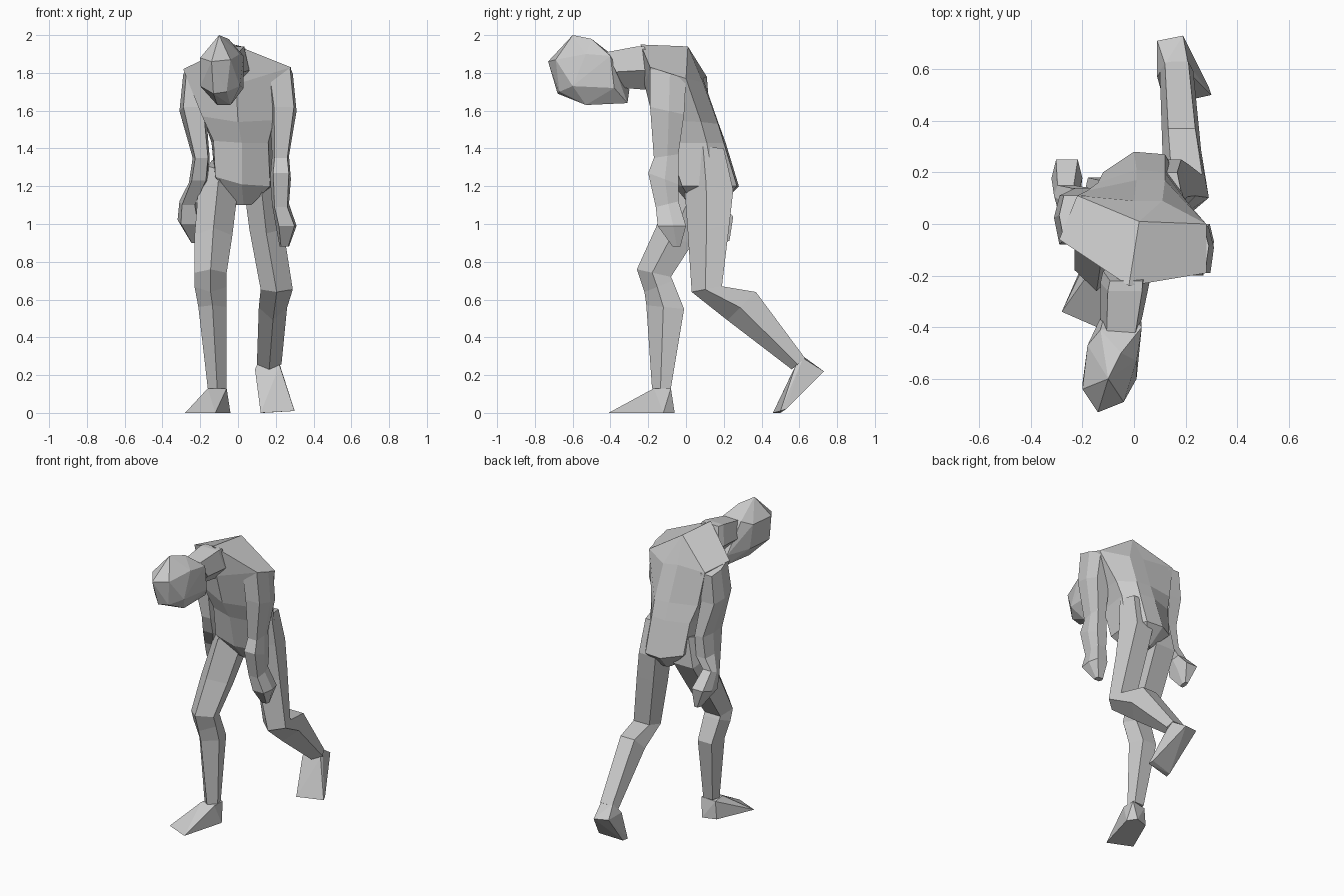
import bpy
import bmesh
from mathutils import Vector

default_cube = bpy.data.objects.get("Cube")
if default_cube:
    bpy.data.objects.remove(default_cube, do_unlink=True)

# One plain grey for the whole figure
grey = bpy.data.materials.new("plain grey")
grey.use_nodes = True
grey.diffuse_color = (0.6, 0.6, 0.6, 1)
shader = next(n for n in grey.node_tree.nodes if n.type == "BSDF_PRINCIPLED")
shader.inputs["Base Color"].default_value = grey.diffuse_color
shader.inputs["Roughness"].default_value = 0.9

# All coordinates below are in hundredths of a unit
SCALE = 0.01

# Limb sections: one with a ridge along the front, one with flat front and back
RIDGED = [(0, -1), (1, -.1), (.7, 1), (-.7, 1), (-1, -.1)]
BOXY = [(-.7, -1), (.8, -1), (1, .1), (.7, 1), (-.7, 1), (-1, .1)]


def finish(name, bm):
    """Clean the mesh up and add it to the scene as a flat-shaded object."""
    bmesh.ops.remove_doubles(bm, verts=bm.verts, dist=0.0005)
    bmesh.ops.recalc_face_normals(bm, faces=bm.faces)
    mesh = bpy.data.meshes.new(name)
    bm.to_mesh(mesh)
    bm.free()
    mesh.materials.append(grey)
    obj = bpy.data.objects.new(name, mesh)
    bpy.context.collection.objects.link(obj)
    return obj


def loft(name, rings):
    """Skin a list of rings that have the same number of points, with end caps."""
    bm = bmesh.new()
    loops = [[bm.verts.new(Vector(p) * SCALE) for p in ring] for ring in rings]
    for low, high in zip(loops, loops[1:]):
        count = len(low)
        for i in range(count):
            j = (i + 1) % count
            bm.faces.new((low[i], low[j], high[j], high[i]))
    for cap in (loops[0], loops[-1]):
        if len({tuple(v.co) for v in cap}) == len(cap):
            bm.faces.new(cap)
    return finish(name, bm)


def limb(name, section, stations):
    """Each station is x_min, x_max, y_front, y_back, z_front, z_back."""
    rings = []
    for x_min, x_max, y_front, y_back, z_front, z_back in stations:
        ring = []
        for u, v in section:
            s, t = (u + 1) / 2, (v + 1) / 2
            ring.append((x_min + (x_max - x_min) * s,
                         y_front + (y_back - y_front) * t,
                         z_front + (z_back - z_front) * t))
        rings.append(ring)
    return loft(name, rings)


def hull(name, points):
    """Faceted solid around a few corner points."""
    bm = bmesh.new()
    for p in points:
        bm.verts.new(Vector(p) * SCALE)
    result = bmesh.ops.convex_hull(bm, input=bm.verts)
    unused = [g for g in result["geom_interior"] if isinstance(g, bmesh.types.BMVert)]
    bmesh.ops.delete(bm, geom=unused, context="VERTS")
    return finish(name, bm)


# Stooped torso: rings run left front, left back, two along the spine,
# right back, right front, chest
nape, hump = (-2, -24, 195), (2, 1, 194)
loft("torso", [
    [nape, hump, hump, hump, hump, nape, nape],
    [(28, -19, 183), (28, 0, 177), (11, 9, 175), (0, 9, 177),
     (-22, 11, 178), (-29, -6, 182), (-1, -22, 174)],
    [(19, -14, 155), (21, 8, 154), (12, 17, 153), (1, 17, 154),
     (-18, 13, 155), (-19, -10, 157), (0, -17, 154)],
    [(16, -10, 143), (19, 11, 143), (12, 20, 143), (1, 21, 143),
     (-14, 16, 143), (-13, -8, 144), (2, -12, 143)],
    [(17, -2, 120), (19, 15, 120), (12, 27, 120), (0, 28, 120),
     (-12, 20, 122), (-12, -7, 125), (2, -7, 121)],
    [(7, 4, 110), (7, 14, 110), (5, 18, 110), (2, 18, 110),
     (0, 15, 110), (-1, 3, 110), (3, 2, 110)],
])

# Neck reaching forward
limb("neck", RIDGED, [
    (-12, 6, -15, -22, 170, 194),
    (-13, 6, -20, -26, 171, 194),
    (-13, 3, -33, -42, 172, 191),
])

# Hanging head
hull("head", [
    (-10, -60, 200), (-5, -50, 198),
    (-14, -73, 186), (-20, -64, 188), (-4, -69, 187), (-18, -47, 188),
    (1, -53, 190), (3, -40, 189), (-13, -41, 191),
    (-20, -62, 173), (-17, -45, 172), (1, -60, 173), (3, -38, 172),
    (-13, -68, 169), (-6, -67, 170), (-11, -53, 163), (-4, -53, 163),
    (-9, -31, 164), (-3, -31, 164), (-10, -30, 171),
])

# Arms, from shoulder through elbow and wrist to fingertips
limb("left_arm", BOXY, [
    (14, 29, -19, 0, 183, 177),
    (17, 31, -19, -1, 162, 158),
    (18, 27, -17, -4, 135, 137),
    (17, 28, -20, -4, 127, 121),
    (18, 27, -16, -4, 109, 112),
    (20, 31, -15, 0, 99, 99),
    (22, 27, -7, -3, 88, 88),
])
limb("right_arm", BOXY, [
    (-29, -17, -6, 11, 182, 177),
    (-31, -17, -8, 11, 162, 158),
    (-24, -15, -7, 14, 135, 135),
    (-26, -16, -3, 14, 123, 121),
    (-31, -22, 6, 15, 110, 114),
    (-32, -20, 9, 25, 100, 104),
    (-25, -22, 18, 23, 90, 91),
])

# Planted right leg
limb("right_leg", RIDGED, [
    (-16, 0, -5, 17, 128, 134),
    (-21, 0, -7, 18, 122, 114),
    (-23, -3, -16, 3, 98, 89),
    (-23, -6, -26, -8, 76, 72),
    (-23, -6, -22, -7, 64, 70),
    (-21, -6, -21, -1, 57, 55),
    (-16, -6, -18, -8, 13, 13),
])
hull("right_foot", [
    (-16, -17, 13), (-6, -17, 13), (-6, -8, 13), (-16, -9, 12),
    (-17, -9, 0), (-8, -6, 0), (-4, -12, 0),
    (-28, -34, 0), (-12, -41, 0),
])

# Trailing left leg, bent at the knee
limb("left_leg", RIDGED, [
    (4, 19, 0, 20, 142, 140),
    (3, 21, -1, 25, 122, 118),
    (6, 24, 1, 23, 95, 100),
    (12, 29, 3, 19, 64, 67),
    (11, 26, 22, 37, 49, 64),
    (10, 23, 56, 63, 23, 29),
])
hull("left_foot", [
    (9, 57, 23), (22, 58, 25), (12, 62, 30), (21, 62, 29),
    (9, 71, 23), (19, 73, 22),
    (12, 46, 0), (30, 50, 1), (13, 50, 0), (29, 53, 2),
])
